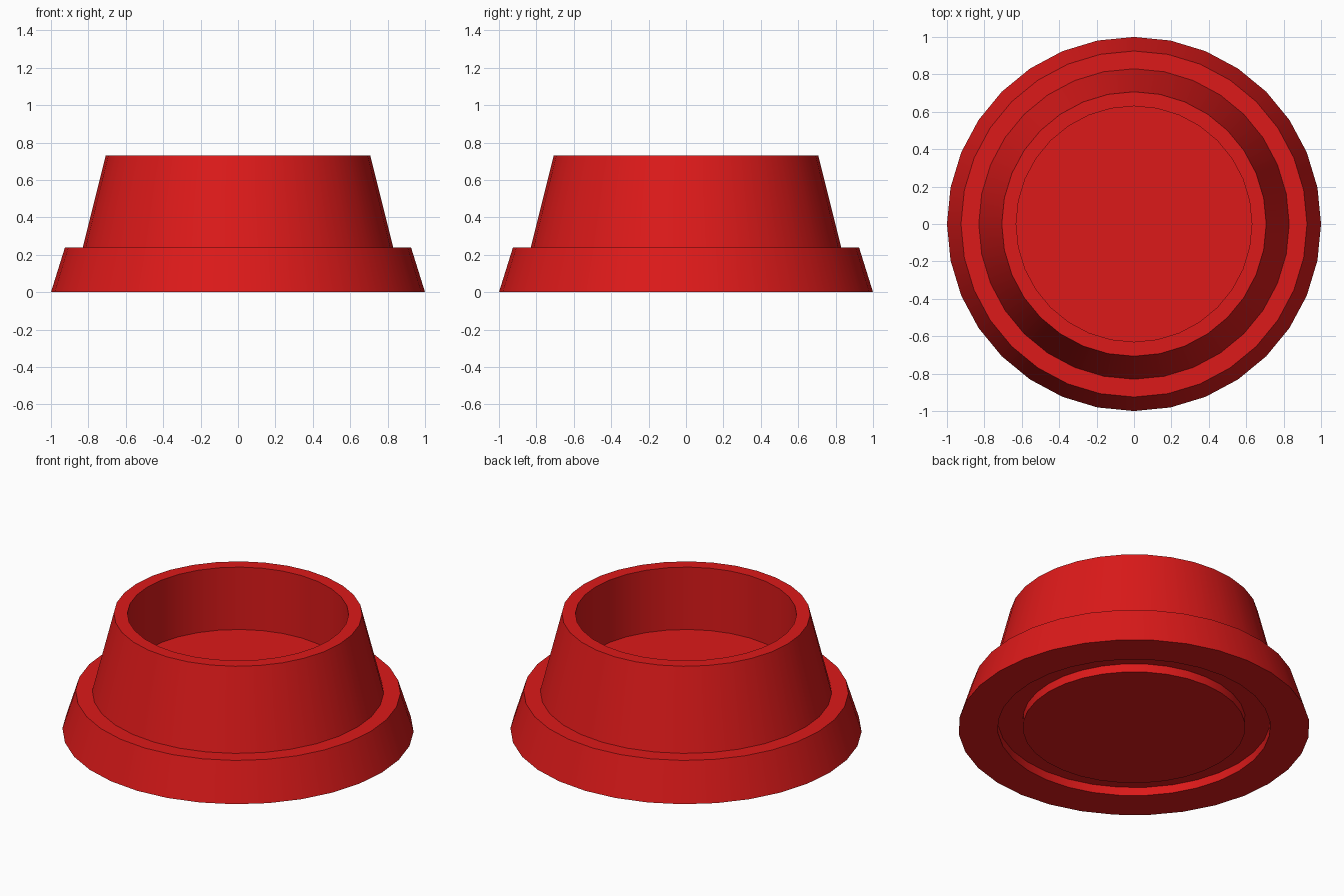
import bpy, bmesh, math

if "Cube" in bpy.data.objects:
    bpy.data.objects.remove(bpy.data.objects["Cube"])

SIDES = 32

# half profile (radius, height) from the base centre round to the bowl floor centre
PROFILE = [
    (0.0, 0.0), (0.634, 0.0),            # underside disc
    (0.634, 0.053), (0.777, 0.053),      # shallow groove underneath
    (0.777, 0.0), (1.0, 0.0),            # foot ring
    (0.925, 0.24), (0.83, 0.24),         # sloped base and step
    (0.707, 0.73), (0.63, 0.73),         # tapered body and rim
    (0.63, 0.338), (0.0, 0.338),         # inner wall and floor
]


def lathe(name, profile, sides):
    """Spin a half profile round z into a closed mesh object."""
    bm = bmesh.new()
    verts = [bm.verts.new((r, 0, z)) for r, z in profile]
    edges = [bm.edges.new(pair) for pair in zip(verts, verts[1:])]
    bmesh.ops.spin(bm, geom=verts + edges, cent=(0, 0, 0), axis=(0, 0, 1),
                   angle=math.tau, steps=sides, use_duplicate=False)
    bmesh.ops.remove_doubles(bm, verts=bm.verts[:], dist=1e-4)
    bmesh.ops.recalc_face_normals(bm, faces=bm.faces[:])
    mesh = bpy.data.meshes.new(name)
    bm.to_mesh(mesh)
    bm.free()
    obj = bpy.data.objects.new(name, mesh)
    bpy.context.collection.objects.link(obj)
    return obj


# pet bowl
bowl = lathe("pet_bowl", PROFILE, SIDES)
red = bpy.data.materials.new("red_plastic")
red.diffuse_color = (0.72, 0.01, 0.01, 1)
red.use_nodes = True
red.node_tree.nodes["Principled BSDF"].inputs["Base Color"].default_value = red.diffuse_color
bowl.data.materials.append(red)

# smooth round walls, crisp rims
bpy.context.view_layer.objects.active = bowl
bowl.select_set(True)
bpy.ops.object.shade_smooth_by_angle(angle=math.radians(30))
